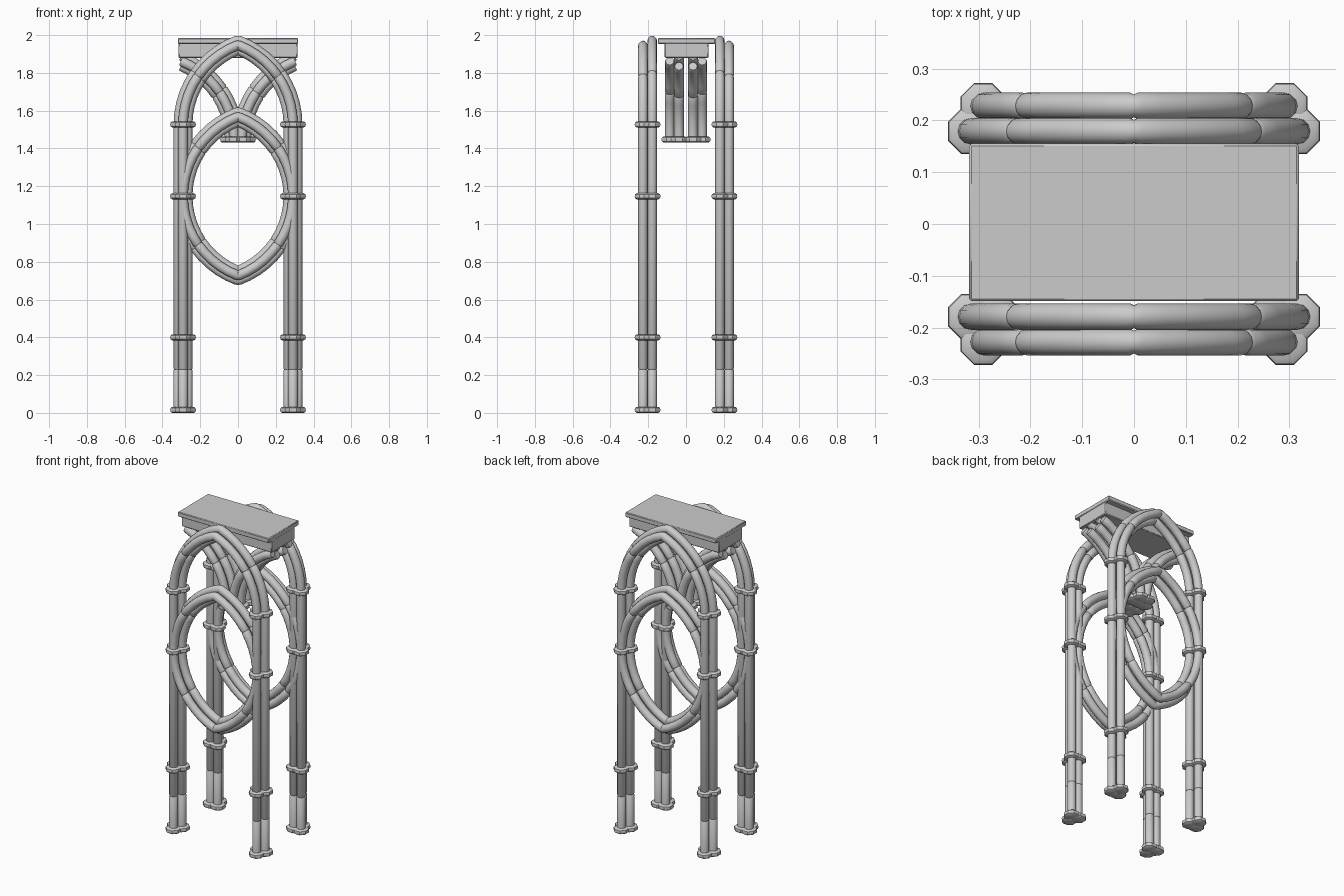
import bpy, bmesh, math
from mathutils import Vector

if "Cube" in bpy.data.objects:
    bpy.data.objects.remove(bpy.data.objects["Cube"])

TUBE = 0.0255                      # tube radius
R = 0.449                          # centre-line radius of every pointed arc
HALF = 0.291                       # centre-line half width of the arches
SPRING = 1.527                     # arch springing height
# trefoil bundle: (in-plane offset, outward depth offset)
LOBES = [(0.0245, 0.0), (-0.0245, 0.0), (0.0, 0.049)]
NOTCH = 0.86


def finish(bm, name):
    bmesh.ops.recalc_face_normals(bm, faces=bm.faces)
    me = bpy.data.meshes.new(name)
    bm.to_mesh(me)
    bm.free()
    ob = bpy.data.objects.new(name, me)
    bpy.context.collection.objects.link(ob)
    bpy.ops.object.select_all(action='DESELECT')
    ob.select_set(True)
    bpy.context.view_layer.objects.active = ob
    bpy.ops.object.shade_smooth_by_angle(angle=math.radians(40))
    return ob


def sweep(bm, path, y, closed=False, sides=12):
    """Mitred round tube along (x, z, radius scale) points in the plane at y."""
    n = len(path)
    pts = [Vector((p[0], p[1])) for p in path]
    rings = []
    for i in range(n):
        prev = pts[i - 1] if (closed or i > 0) else None
        nxt = pts[(i + 1) % n] if (closed or i < n - 1) else None
        a = (pts[i] - prev).normalized() if prev else (nxt - pts[i]).normalized()
        b = (nxt - pts[i]).normalized() if nxt else a
        t = (a + b).normalized()
        mitre = 1 / max(0.4, t.dot(a))
        nrm = Vector((-t.y, t.x))
        r = TUBE * path[i][2]
        ring = []
        for k in range(sides):
            w = 2 * math.pi * k / sides
            q = pts[i] + nrm * (r * mitre * math.cos(w))
            ring.append(bm.verts.new((q.x, y + r * math.sin(w), q.y)))
        rings.append(ring)
    for i in range(n if closed else n - 1):
        r0, r1 = rings[i], rings[(i + 1) % n]
        for k in range(sides):
            j = (k + 1) % sides
            bm.faces.new((r0[k], r0[j], r1[j], r1[k]))
    if not closed:
        bm.faces.new(rings[0])
        bm.faces.new(rings[-1])


def arc(r, cx, cz, end):
    """Right-hand arc from springing up to angle end, grooved at its middle."""
    steps = [end * k / 10 for k in range(11)]
    mid, d = steps[5], 0.016
    angles = [(a, 1) for a in steps[:5]]
    angles += [(mid - d, 1), (mid, NOTCH), (mid + d, 1)]
    angles += [(a, 1) for a in steps[6:10]] + [(end - d, 1), (end, NOTCH)]
    return [(cx + r * math.cos(a), cz + r * math.sin(a), s) for a, s in angles]


def flip_x(path):
    return [(-x, z, s) for x, z, s in reversed(path)]


def collar(bm, x, y, z, side):
    """Three overlapping eight-sided rounded discs around a bundle."""
    prof = [(0.034, -0.016), (0.043, -0.010), (0.045, 0.0), (0.043, 0.010), (0.034, 0.016)]
    for dx, dy in LOBES:
        rings = []
        for r, h in prof:
            rings.append([bm.verts.new((x + dx + r * math.cos(math.pi * (k + .5) / 4) / 0.95,
                                        y + side * dy + r * math.sin(math.pi * (k + .5) / 4) / 0.95,
                                        z + h)) for k in range(8)])
        for r0, r1 in zip(rings, rings[1:]):
            for k in range(8):
                j = (k + 1) % 8
                bm.faces.new((r0[k], r0[j], r1[j], r1[k]))
        bm.faces.new(rings[0])
        bm.faces.new(rings[-1])


def box(name, size, loc, bevel):
    bm = bmesh.new()
    bmesh.ops.create_cube(bm, size=1)
    for v in bm.verts:
        v.co = Vector(c * s for c, s in zip(v.co, size)) + Vector(loc)
    bmesh.ops.bevel(bm, geom=bm.edges[:], offset=bevel, segments=1, affect='EDGES')
    return finish(bm, name)


CX = HALF - R
for side, label in ((-1, "front"), (1, "back")):
    arch, ring, rings = bmesh.new(), bmesh.new(), bmesh.new()
    for off, depth in LOBES:
        y = side * (0.179 + depth)
        r = R + off
        end = math.acos(-CX / r)
        # legs and pointed arch
        up = arc(r, CX, SPRING, end)
        x = HALF + off
        leg = [(x, 0.005, 1), (x, 0.225, 1), (x, 0.23, NOTCH), (x, 0.235, 1)]
        half = leg + up
        sweep(arch, half + flip_x(half)[1:], y)
        # almond-shaped ring
        top = arc(r, CX, 1.147, end)
        top = top + flip_x(top)[1:]
        bottom = [(px, 2 * 1.147 - pz, s) for px, pz, s in reversed(top)]
        sweep(ring, top + bottom[1:-1], y, closed=True)
    for sx in (-1, 1):
        for z in (0.016, 0.40, 1.147, SPRING):
            collar(rings, sx * HALF, side * 0.179, z, side)
    finish(arch, label + "_arch_and_legs")
    finish(ring, label + "_almond_ring")
    finish(rings, label + "_leg_collars")

    # hanging bracket ribs that fan out from the centre to the plate ends
    ribs, boss = bmesh.new(), bmesh.new()
    for sx in (-1, 1):
        for off, depth in LOBES:
            r = R + off
            a = math.acos((0.02 + R - 0.303) / r)
            path = [(sx * (0.02 + R - (px - 0)), pz, s) for px, pz, s in arc(r, 0, 1.445, a)]
            sweep(ribs, path, side * (0.037 + depth))
        collar(boss, sx * 0.026, side * 0.037, 1.447, side)
    finish(ribs, label + "_bracket_ribs")
    finish(boss, label + "_bracket_collar")

# top beam with overhanging slab
box("top_slab", (0.636, 0.304, 0.03), (0, 0.003, 1.969), 0.004)
box("top_beam", (0.630, 0.232, 0.08), (0, 0.003, 1.92), 0.004)
